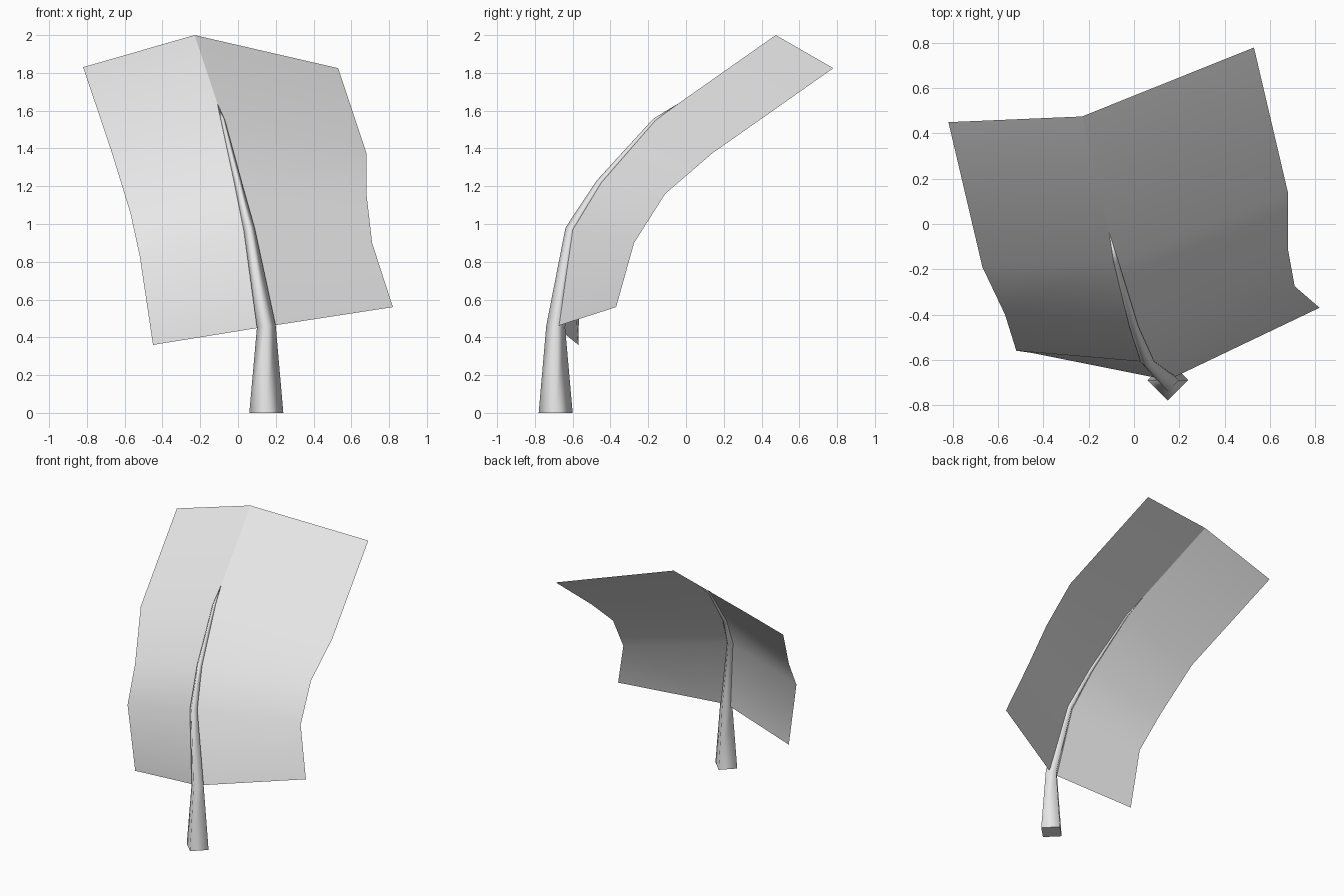
import bpy, bmesh
from mathutils import Vector

cube = bpy.data.objects.get("Cube")
if cube:
    bpy.data.objects.remove(cube, do_unlink=True)

grey = bpy.data.materials.new("light grey")
grey.use_nodes = True
grey.diffuse_color = (0.8, 0.8, 0.8, 1)
grey.node_tree.nodes["Principled BSDF"].inputs["Base Color"].default_value = (0.8, 0.8, 0.8, 1)


def finish(bm, name):
    """Turn a bmesh into a named object with the grey material."""
    mesh = bpy.data.meshes.new(name)
    bm.to_mesh(mesh)
    bm.free()
    mesh.materials.append(grey)
    obj = bpy.data.objects.new(name, mesh)
    bpy.context.scene.collection.objects.link(obj)
    return obj


# Matching rows along the midrib and the two outer edges of the leaf
midrib = [(0.15, -0.69, 0.457), (0.06, -0.61, 0.97), (0.0, -0.455, 1.22),
          (-0.08, -0.165, 1.55), (-0.23, 0.475, 2.0)]
left_edge = [(0.82, -0.37, 0.56), (0.71, -0.275, 0.90), (0.68, -0.11, 1.16),
             (0.68, 0.14, 1.375), (0.53, 0.78, 1.825)]
right_edge = [(-0.45, -0.57, 0.36), (-0.52, -0.56, 0.83), (-0.57, -0.40, 1.06),
              (-0.67, -0.19, 1.385), (-0.82, 0.45, 1.83)]

# Leaf blade: two smooth wings with a sharp fold along the midrib
bm = bmesh.new()
rails = [[bm.verts.new(p) for p in rail] for rail in (right_edge, midrib, left_edge)]
for a, b in zip(rails, rails[1:]):
    for i in range(len(a) - 1):
        bm.faces.new((a[i], b[i], b[i + 1], a[i + 1])).smooth = True
for low, high in zip(rails[1], rails[1][1:]):
    bm.edges.get((low, high)).smooth = False
finish(bm, "leaf_blade")

# Stem: four-sided taper that follows the midrib and ends in a point
spine = [Vector(p) for p in midrib]
tip = spine[3].lerp(spine[4], 0.2)
path = [Vector((0.15, -0.69, 0))] + spine[:4]
radii = [0.09, 0.05, 0.03, 0.02, 0.011]

bm = bmesh.new()
rings = []
for i, (centre, radius) in enumerate(zip(path, radii)):
    ahead = (path + [tip])[i + 1] - centre
    behind = centre - path[i - 1] if i else Vector((0, 0, 1))
    tangent = (ahead.normalized() + behind.normalized()).normalized() if i else behind
    back = tangent.cross(Vector((1, 0, 0))).normalized()
    side = back.cross(tangent).normalized()
    rings.append([bm.verts.new(centre + radius * d) for d in (side, back, -side, -back)])
for a, b in zip(rings, rings[1:]):
    for j in range(4):
        k = (j + 1) % 4
        bm.faces.new((a[j], a[k], b[k], b[j])).smooth = True
point = bm.verts.new(tip)
for j in range(4):
    bm.faces.new((rings[-1][j], rings[-1][(j + 1) % 4], point)).smooth = True
base = bm.faces.new(rings[0][::-1])
for edge in base.edges:
    edge.smooth = False
bmesh.ops.recalc_face_normals(bm, faces=bm.faces)
finish(bm, "stem")
